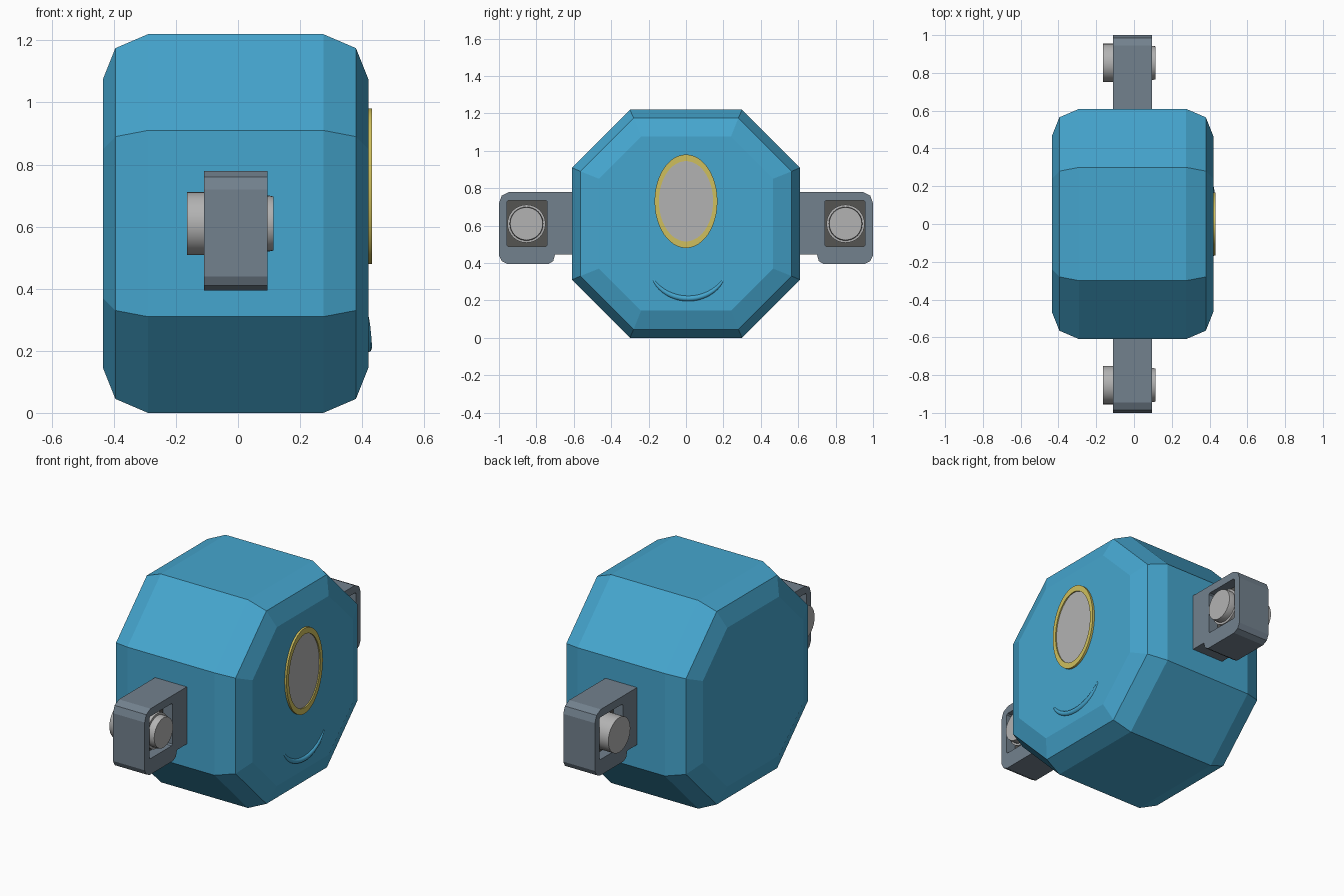
import bpy, bmesh, math

if "Cube" in bpy.data.objects:
    bpy.data.objects.remove(bpy.data.objects["Cube"])


def material(name, rgb):
    m = bpy.data.materials.new(name)
    m.diffuse_color = (*rgb, 1)
    m.use_nodes = True
    m.node_tree.nodes["Principled BSDF"].inputs["Base Color"].default_value = m.diffuse_color
    return m


BLUE = material("blue", (0.06, 0.38, 0.62))
YELLOW = material("yellow", (0.62, 0.52, 0.11))
STEEL = material("steel", (0.17, 0.22, 0.27))
DARK = material("dark_grey", (0.09, 0.09, 0.085))
LIGHT = material("light_grey", (0.45, 0.45, 0.45))


def loft(name, rings, mat, closed=False):
    """Skin equal-length YZ outlines given as (x, [(y, z), ...]); cap the ends unless closed."""
    bm = bmesh.new()
    loops = [[bm.verts.new((x, y, z)) for y, z in pts] for x, pts in rings]
    pairs = list(zip(loops, loops[1:]))
    if closed:
        pairs.append((loops[-1], loops[0]))
    else:
        bm.faces.new(loops[0])
        bm.faces.new(loops[-1])
    for a, b in pairs:
        for i in range(len(a)):
            j = (i + 1) % len(a)
            bm.faces.new((a[i], a[j], b[j], b[i]))
    bmesh.ops.recalc_face_normals(bm, faces=bm.faces)
    me = bpy.data.meshes.new(name)
    bm.to_mesh(me)
    bm.free()
    ob = bpy.data.objects.new(name, me)
    bpy.context.collection.objects.link(ob)
    me.materials.append(mat)
    return ob


def ellipse(cy, cz, ry, rz, n=48):
    return [(cy + ry * math.cos(2 * math.pi * i / n), cz + rz * math.sin(2 * math.pi * i / n)) for i in range(n)]


def octagon(r, h, cz=0.61):
    return [(y, cz + z) for y, z in ((r, h), (h, r), (-h, r), (-r, h), (-r, -h), (-h, -r), (h, -r), (r, -h))]


def smooth(ob):
    bpy.ops.object.select_all(action='DESELECT')
    ob.select_set(True)
    bpy.context.view_layer.objects.active = ob
    bpy.ops.object.shade_smooth_by_angle(angle=math.radians(30))


# Octagonal body with stepped chamfers on both ends
loft("body", [(-0.435, octagon(0.465, 0.24)), (-0.395, octagon(0.565, 0.28)),
              (-0.29, octagon(0.61, 0.30)), (0.275, octagon(0.61, 0.30)),
              (0.38, octagon(0.565, 0.28)), (0.42, octagon(0.465, 0.24))], BLUE)

# Oval eye: raised rim around a slightly sunken lens
outer, inner = ellipse(0, 0.73, 0.168, 0.25), ellipse(0, 0.73, 0.145, 0.215)
smooth(loft("eye_rim", [(0.41, outer), (0.432, outer), (0.432, inner), (0.41, inner)], YELLOW, closed=True))
smooth(loft("eye_lens", [(0.41, inner), (0.425, inner)], LIGHT))

# Smile: tapered tube half sunk into the face
curve = bpy.data.curves.new("smile", 'CURVE')
curve.dimensions = '3D'
curve.bevel_depth = 0.016
curve.bevel_resolution = 2
spline = curve.splines.new('POLY')
N = 20
spline.points.add(N)
for i, p in enumerate(spline.points):
    t = -1 + 2 * i / N
    a = t * math.radians(66)
    p.co = (0.416, 0.012 + 0.21 * math.sin(a), 0.395 - 0.185 * math.cos(a), 1)
    p.radius = max(0.15, math.sqrt(1 - t * t))
smile = bpy.data.objects.new("smile", curve)
bpy.context.collection.objects.link(smile)
curve.materials.append(BLUE)

# Side arms with a window on each face and a pin through it
ARM = [(0.59, 0.78), (0.945, 0.78), (0.985, 0.76), (1.0, 0.72), (1.0, 0.44), (0.985, 0.41),
       (0.955, 0.395), (0.735, 0.395), (0.71, 0.41), (0.70, 0.445), (0.59, 0.445)]
WINDOW = [(0.75, 0.735), (0.95, 0.735), (0.957, 0.728), (0.957, 0.495), (0.95, 0.488),
          (0.75, 0.488), (0.742, 0.495), (0.742, 0.728)]
for side, s in (("left", -1), ("right", 1)):
    def flip(pts):
        return [(s * y, z) for y, z in pts]
    arm = loft(side + "_arm", [(-0.11, flip(ARM)), (0.095, flip(ARM))], STEEL)
    cutter = loft(side + "_window_cutter", [(-0.2, flip(WINDOW)), (0.2, flip(WINDOW))], DARK)
    cut = arm.modifiers.new("window", 'BOOLEAN')
    cut.object = cutter
    cut.solver = 'EXACT'
    bpy.context.view_layer.objects.active = arm
    bpy.ops.object.modifier_apply(modifier=cut.name)
    bpy.data.objects.remove(cutter)
    loft(side + "_window_plate", [(-0.05, flip(WINDOW)), (0.035, flip(WINDOW))], DARK)
    smooth(loft(side + "_pin", [(x, ellipse(s * 0.853, 0.61, r, r, 32)) for x, r in
                                ((-0.165, 0.102), (0.075, 0.102), (0.076, 0.09), (0.1, 0.09), (0.115, 0.087))], LIGHT))
